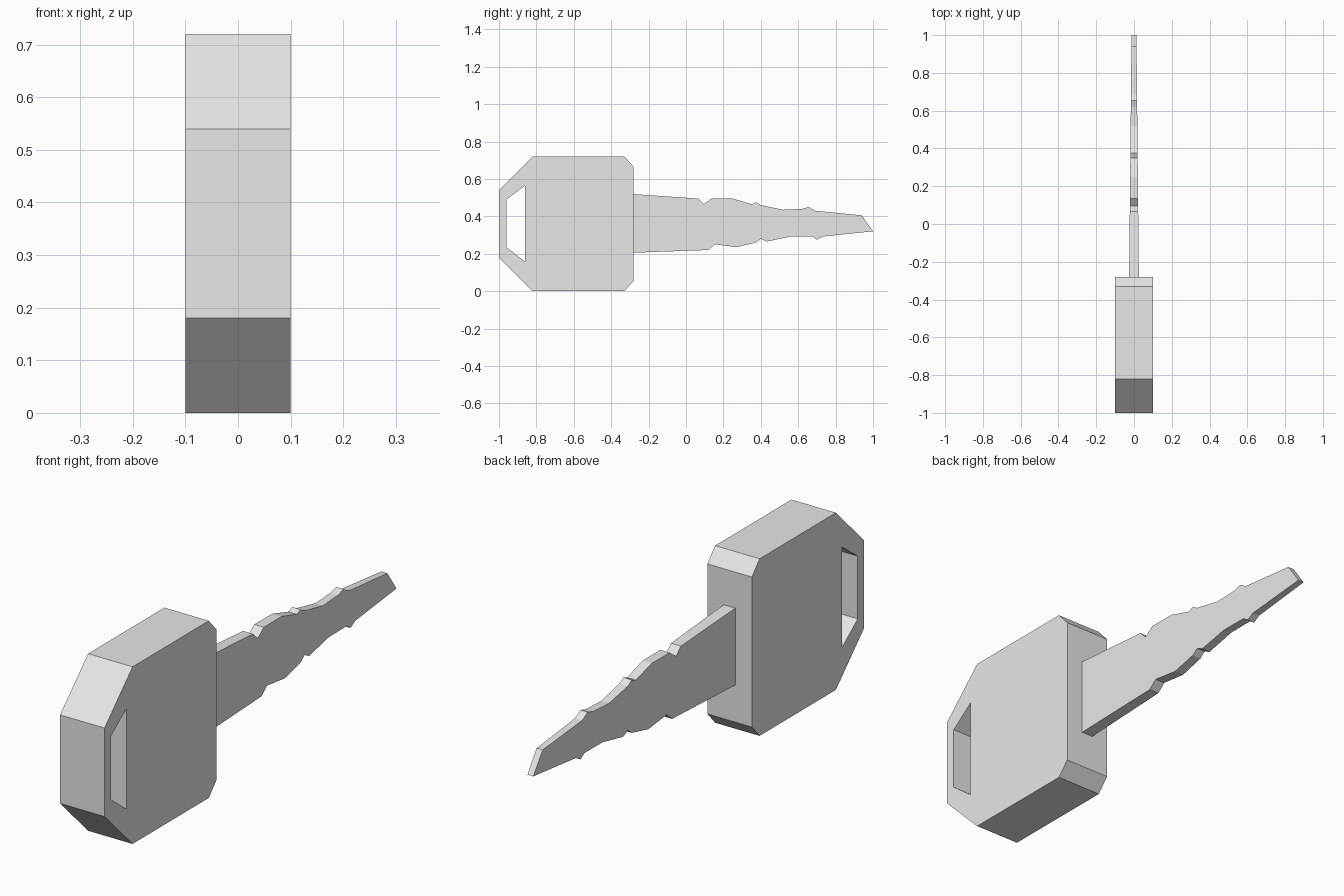
import bpy
import bmesh

cube = bpy.data.objects.get("Cube")
if cube:
    bpy.data.objects.remove(cube, do_unlink=True)

# Single plain grey
grey = bpy.data.materials.new("plain_grey")
grey.use_nodes = True
grey.diffuse_color = (0.8, 0.8, 0.8, 1)
grey.node_tree.nodes["Principled BSDF"].inputs["Base Color"].default_value = (0.8, 0.8, 0.8, 1)


def slab(name, profile, half_width):
    """Solid from a (y, z) outline; half_width(y) gives the thickness."""
    bm = bmesh.new()
    left, right = [[bm.verts.new((side * half_width(y), y, z)) for y, z in profile]
                   for side in (1, -1)]
    bm.faces.new(left)
    bm.faces.new(right[::-1])
    for i in range(len(profile)):
        j = (i + 1) % len(profile)
        bm.faces.new((left[i], right[i], right[j], left[j]))
    bmesh.ops.recalc_face_normals(bm, faces=bm.faces)
    mesh = bpy.data.meshes.new(name)
    bm.to_mesh(mesh)
    bm.free()
    mesh.materials.append(grey)
    obj = bpy.data.objects.new(name, mesh)
    bpy.context.collection.objects.link(obj)
    return obj


# Chamfered grip
grip = slab("key_grip",
            [(-1, .18), (-.82, 0), (-.33, 0), (-.28, .055),
             (-.28, .665), (-.33, .72), (-.82, .72), (-1, .54)],
            lambda y: 0.1)

# Key ring slot cut through the grip
cutter = slab("slot_cutter",
              [(-.96, .235), (-.86, .157), (-.86, .565), (-.96, .49)],
              lambda y: 0.2)
cutter.hide_render = True
cut = grip.modifiers.new("slot", "BOOLEAN")
cut.operation = "DIFFERENCE"
cut.solver = "EXACT"
cut.object = cutter
bpy.context.view_layer.objects.active = grip
bpy.ops.object.modifier_apply(modifier=cut.name)
bpy.data.objects.remove(cutter, do_unlink=True)

# Notched blade, thinning towards the tip
upper_edge = [(-.3, .52), (.065, .495), (.095, .465), (.135, .495), (.25, .495),
              (.35, .465), (.375, .475), (.4, .46), (.52, .435), (.62, .44),
              (.655, .45), (.69, .43), (.94, .405), (1, .32)]
lower_edge = [(.73, .292), (.7, .275), (.675, .292), (.56, .292), (.43, .265),
              (.4, .28), (.375, .26), (.27, .235), (.155, .25), (.12, .22),
              (-.3, .205)]
slab("key_blade", upper_edge + lower_edge, lambda y: 0.023 - 0.01 * y)
